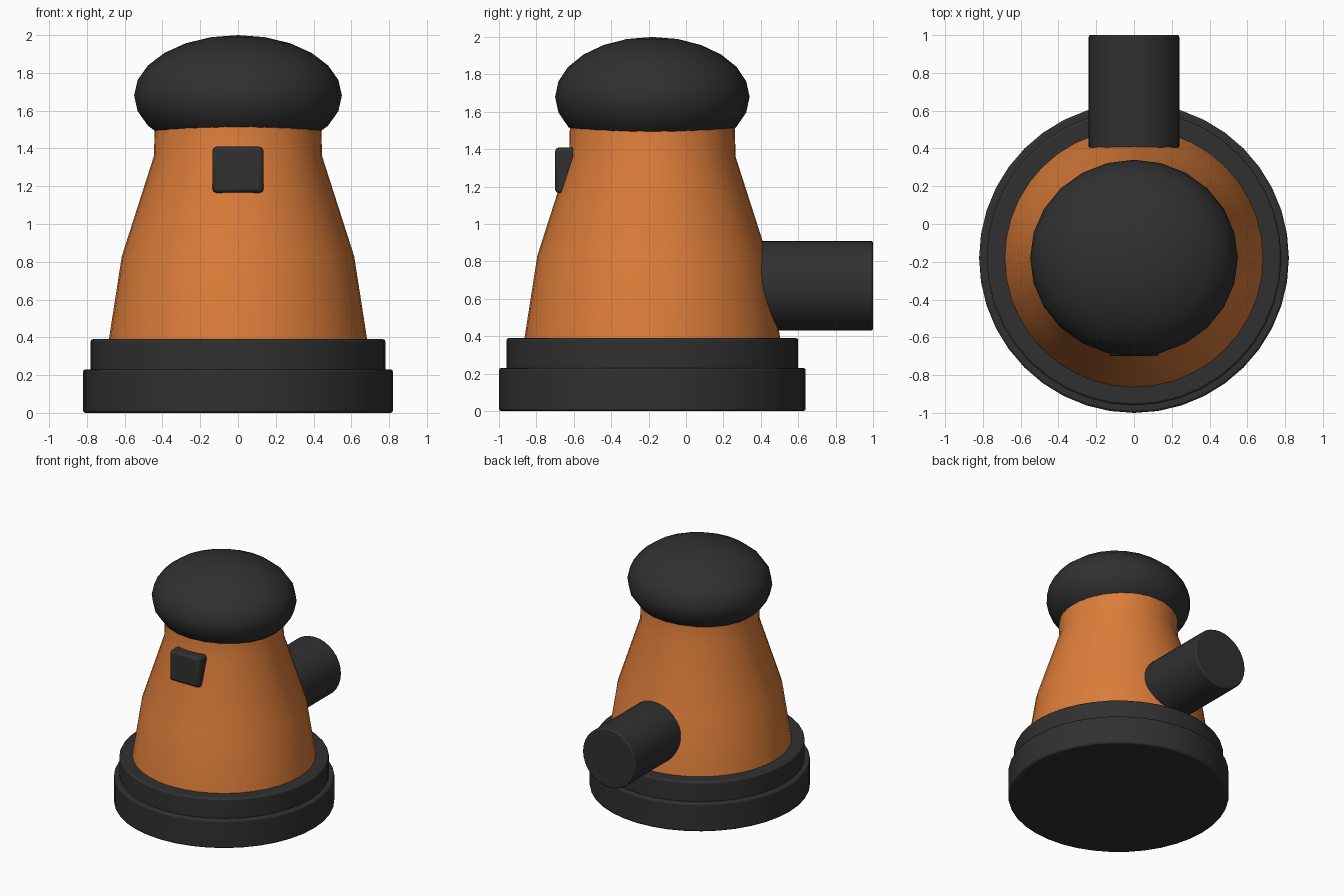
import bpy
import math
from mathutils import Matrix

cube = bpy.data.objects.get("Cube")
if cube:
    bpy.data.objects.remove(cube, do_unlink=True)

AXIS_Y = -0.18  # the round body stands forward of the centre


def make_material(name, color):
    mat = bpy.data.materials.new(name)
    mat.use_nodes = True
    mat.diffuse_color = color
    mat.node_tree.nodes["Principled BSDF"].inputs["Base Color"].default_value = color
    return mat


orange = make_material("orange", (0.72, 0.205, 0.042, 1))
black = make_material("soft black", (0.03, 0.03, 0.03, 1))


def finish(name, mat, bevel=0.0, angle=35):
    ob = bpy.context.object
    ob.name = name
    ob.data.materials.append(mat)
    bpy.ops.object.transform_apply(location=False, rotation=True, scale=True)
    if bevel:
        mod = ob.modifiers.new("soft edges", "BEVEL")
        mod.width = bevel
        mod.segments = 2
        mod.limit_method = "ANGLE"
        mod.angle_limit = math.radians(40)
    bpy.ops.object.shade_smooth_by_angle(angle=math.radians(angle))
    return ob


def disc(name, radius, z0, z1):
    bpy.ops.mesh.primitive_cylinder_add(vertices=40, radius=radius, depth=z1 - z0,
                                        location=(0, AXIS_Y, (z0 + z1) / 2))
    return finish(name, black, 0.012)


def lathe(name, profile, mat, sides=40):
    """Revolve (radius, height) points around the body axis and cap the ends."""
    verts = [(r * math.cos(math.tau * i / sides), r * math.sin(math.tau * i / sides), z)
             for r, z in profile for i in range(sides)]
    faces = [(k * sides + i, k * sides + (i + 1) % sides,
              (k + 1) * sides + (i + 1) % sides, (k + 1) * sides + i)
             for k in range(len(profile) - 1) for i in range(sides)]
    faces.append(tuple(reversed(range(sides))))
    faces.append(tuple(range((len(profile) - 1) * sides, len(profile) * sides)))
    mesh = bpy.data.meshes.new(name)
    mesh.from_pydata(verts, [], faces)
    mesh.transform(Matrix.Translation((0, AXIS_Y, 0)))
    ob = bpy.data.objects.new(name, mesh)
    bpy.context.collection.objects.link(ob)
    bpy.ops.object.select_all(action="DESELECT")
    ob.select_set(True)
    bpy.context.view_layer.objects.active = ob
    return finish(name, mat)


# Stepped base
disc("base", 0.82, 0, 0.23)
disc("base_collar", 0.78, 0.22, 0.39)

# Tapered body
lathe("body", [(0.685, 0.38), (0.615, 0.83), (0.445, 1.36), (0.44, 1.56)], orange)

# Domed cap
bpy.ops.mesh.primitive_uv_sphere_add(segments=24, ring_count=12, radius=1,
                                     location=(0, AXIS_Y, 1.68))
bpy.context.object.scale = (0.55, 0.52, 0.32)
finish("cap", black, angle=60)

# Rear pipe
bpy.ops.mesh.primitive_cylinder_add(vertices=32, radius=0.24, depth=0.75,
                                    location=(0, 0.625, 0.67),
                                    rotation=(math.pi / 2, 0, 0))
finish("rear_pipe", black, 0.01)

# Front button
bpy.ops.mesh.primitive_cube_add(size=1, location=(0, -0.6, 1.287))
bpy.context.object.scale = (0.27, 0.2, 0.244)
finish("front_button", black, 0.02)
